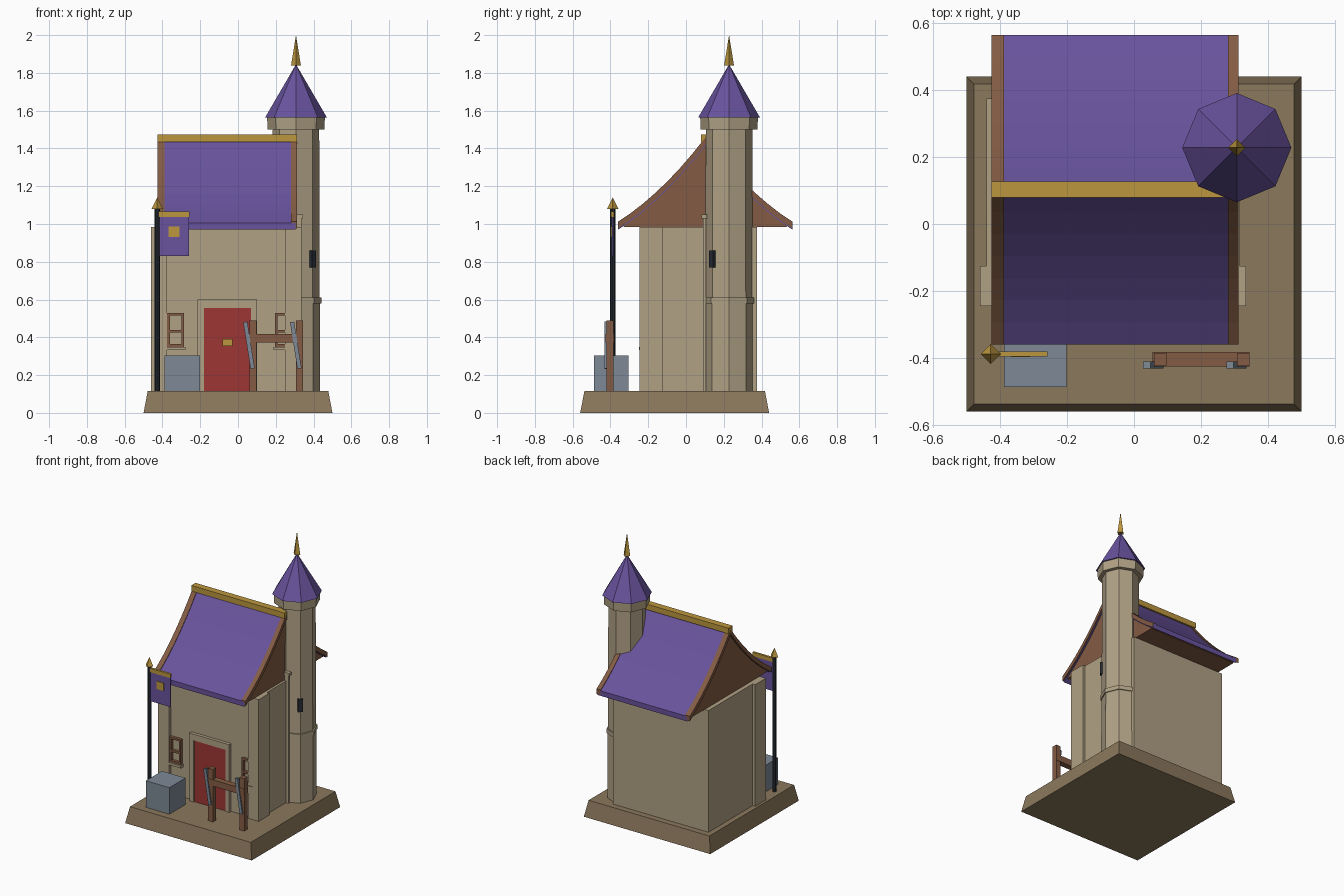
import bpy, bmesh, math
from mathutils import Matrix

cube = bpy.data.objects.get("Cube")
if cube:
    bpy.data.objects.remove(cube, do_unlink=True)


def material(name, *rgb):
    col = [((c / 255 + 0.055) / 1.055) ** 2.4 for c in rgb] + [1]
    m = bpy.data.materials.new(name)
    m.use_nodes = True
    m.diffuse_color = col
    m.node_tree.nodes["Principled BSDF"].inputs["Base Color"].default_value = col
    return m


STONE = material("pale stone", 176, 161, 133)
EARTH = material("earth", 139, 120, 92)
PURPLE = material("purple", 104, 83, 157)
WOOD = material("brown wood", 132, 92, 68)
GOLD = material("gold", 188, 150, 62)
RED = material("red door", 158, 54, 52)
STEEL = material("blue grey", 125, 137, 150)
DARK = material("dark iron", 38, 44, 52)


def finish(name, bm, mat):
    bmesh.ops.recalc_face_normals(bm, faces=bm.faces)
    me = bpy.data.meshes.new(name)
    bm.to_mesh(me)
    bm.free()
    me.materials.append(mat)
    ob = bpy.data.objects.new(name, me)
    bpy.context.collection.objects.link(ob)
    return ob


def box(name, mat, x, y, z, taper=0.0):
    """Box from (min, max) pairs; taper insets the top on every side."""
    bm = bmesh.new()
    bmesh.ops.create_cube(bm, size=1)
    for v in bm.verts:
        inset = taper if v.co.z > 0 else 0
        v.co = [(a + b) / 2 + s * (b - a - 2 * i)
                for (a, b), s, i in zip((x, y, z), v.co, (inset, inset, 0))]
    return finish(name, bm, mat)


def cone(name, mat, centre, z, r1, r2, sides=8):
    """Faceted column or cone with corners on the axes."""
    bm = bmesh.new()
    bmesh.ops.create_cone(bm, cap_ends=True, segments=sides, radius1=r1, radius2=r2,
                          depth=z[1] - z[0])
    # turn so that one corner points along +x
    corner = max(bm.verts, key=lambda v: v.co.xy.length)
    turn = -math.atan2(corner.co.y, corner.co.x)
    bmesh.ops.rotate(bm, verts=bm.verts, matrix=Matrix.Rotation(turn, 3, 'Z'))
    bmesh.ops.translate(bm, verts=bm.verts, vec=(*centre, sum(z) / 2))
    return finish(name, bm, mat)


def prism(name, mat, profile, x):
    """Extrude a (y, z) outline between two x positions."""
    bm = bmesh.new()
    ends = [[bm.verts.new((px, py, pz)) for py, pz in profile] for px in x]
    n = len(profile)
    for i in range(n):
        j = (i + 1) % n
        bm.faces.new((ends[0][i], ends[0][j], ends[1][j], ends[1][i]))
    for end in ends:
        bm.faces.new(end)
    return finish(name, bm, mat)


# Ground slab
box("ground_slab", EARTH, (-0.5, 0.5), (-0.56, 0.44), (0, 0.115), 0.022)

# House walls and front corner pillars
FLOOR, EAVE = 0.115, 0.985
box("house_walls", STONE, (-0.44, 0.315), (-0.22, 0.375), (FLOOR, EAVE))
for side, x in (("right", -0.46), ("left", 0.25)):
    box(f"corner_pillar_{side}", STONE, (x, x + 0.085), (-0.245, -0.125), (FLOOR, EAVE))

# Side pilaster with a small cap
box("side_pilaster", STONE, (0.305, 0.335), (0.09, 0.105), (FLOOR, 1.03))
box("pilaster_cap", STONE, (0.305, 0.345), (0.083, 0.112), (1.03, 1.05))

# Sweeping roof: concave curve mirrored about the ridge
RIDGE_Y, HALF, STEPS = 0.102, 0.462, 7


def sweep(offset, lowest=0.0):
    pts = []
    for i in range(-STEPS, STEPS + 1):
        u = abs(i) / STEPS
        z = 1.455 - 0.60 * u + 0.155 * u * u + offset
        pts.append((RIDGE_Y + HALF * i / STEPS, max(z, lowest)))
    return pts


def shell(top, bottom):
    return sweep(top) + sweep(bottom)[::-1]


prism("roof", PURPLE, shell(-0.004, -0.04), (-0.405, 0.305))
for side, x in (("right", (-0.425, -0.388)), ("left", (0.28, 0.312))):
    prism(f"roof_trim_{side}", WOOD, shell(0.002, -0.034), x)
y0, y1 = RIDGE_Y - HALF + 0.03, RIDGE_Y + HALF - 0.03
gable = [p for p in sweep(-0.015, EAVE) if y0 < p[0] < y1]
prism("gable_fill", WOOD, [(y0, EAVE)] + gable + [(y1, EAVE)], (-0.41, 0.298))
box("ridge_beam", GOLD, (-0.425, 0.312), (0.079, 0.127), (1.435, 1.475))

# Tower
TOWER = (0.307, 0.228)
cone("tower_lower", STONE, TOWER, (FLOOR, 0.6), 0.128, 0.127)
cone("tower_band", STONE, TOWER, (0.58, 0.61), 0.134, 0.134)
cone("tower_upper", STONE, TOWER, (0.6, 1.51), 0.125, 0.123)
cone("tower_collar", STONE, TOWER, (1.5, 1.565), 0.15, 0.153)
cone("tower_roof", PURPLE, TOWER, (1.565, 1.845), 0.163, 0)
cone("tower_spike", GOLD, TOWER, (1.84, 2.0), 0.026, 0, 4)
slit = box("tower_slit", DARK, (-0.012, 0.012), (-0.016, 0.016), (-0.045, 0.045))
slit.location = (TOWER[0] + 0.087, TOWER[1] - 0.087, 0.815)
slit.rotation_euler.z = math.radians(-45)

# Door with frame and plate
box("door_frame_top", STONE, (-0.215, 0.1), (-0.243, -0.21), (0.555, 0.6))
for side, x in (("right", (-0.215, -0.18)), ("left", (0.07, 0.1))):
    box(f"door_frame_{side}", STONE, x, (-0.243, -0.21), (FLOOR, 0.555))
box("door", RED, (-0.18, 0.07), (-0.236, -0.21), (FLOOR, 0.555))
box("door_plate", GOLD, (-0.083, -0.03), (-0.244, -0.235), (0.355, 0.39))

# Front windows
for side, c in (("right", -0.33), ("left", 0.24)):
    depth = (-0.24, -0.215)
    for part, s in (("a", -1), ("b", 1)):
        mid = c + s * 0.038
        box(f"window_{side}_jamb_{part}", WOOD, (mid - 0.007, mid + 0.007), depth, (0.35, 0.53))
    for part, z in (("bottom", 0.35), ("middle", 0.425), ("top", 0.516)):
        box(f"window_{side}_{part}_bar", WOOD, (c - 0.045, c + 0.045), depth, (z, z + 0.014))
    box(f"window_{side}_sill", STONE, (c - 0.052, c + 0.052), (-0.25, -0.215), (0.332, 0.35))

# Crate
box("crate", STEEL, (-0.388, -0.202), (-0.487, -0.305), (FLOOR, 0.305))

# Banner
POLE = (-0.428, -0.388)
cone("banner_pole", DARK, POLE, (FLOOR, 1.085), 0.014, 0.014)
cone("pole_finial", GOLD, POLE, (1.08, 1.14), 0.03, 0, 4)
box("banner_rail", GOLD, (-0.42, -0.258), (-0.396, -0.38), (1.038, 1.066))
box("banner_cloth", PURPLE, (-0.415, -0.26), (-0.393, -0.383), (0.83, 1.038))
box("banner_emblem", GOLD, (-0.368, -0.31), (-0.397, -0.39), (0.932, 0.988))

# Weapon rack with leaning blades
box("rack_bar", WOOD, (0.055, 0.345), (-0.425, -0.382), (0.372, 0.418))
for i, x in enumerate((0.06, 0.308)):
    box(f"rack_post_{i}", WOOD, (x, x + 0.037), (-0.422, -0.385), (FLOOR, 0.49))
    blade = box(f"rack_blade_{i}", STEEL, (-0.011, 0.011), (-0.01, 0.01), (-0.125, 0.125))
    blade.location = (x - 0.002, -0.421, 0.358)
    blade.rotation_euler.y = math.radians(-9)
